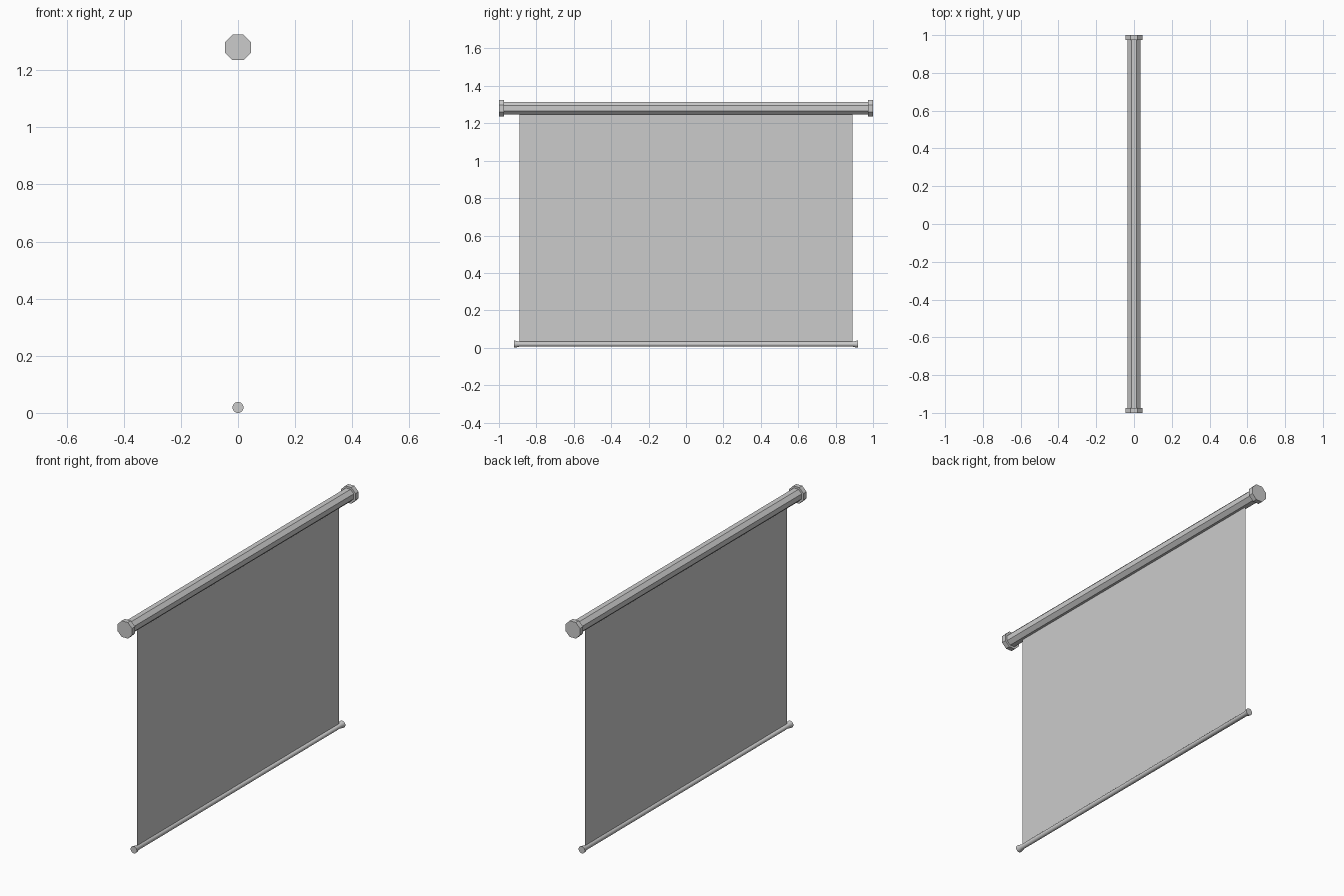
import bpy
import bmesh
import math

cube = bpy.data.objects.get("Cube")
if cube:
    bpy.data.objects.remove(cube, do_unlink=True)

grey = bpy.data.materials.new("light_grey")
grey.use_nodes = True
colour = (0.6, 0.6, 0.6, 1)
grey.diffuse_color = colour
grey.node_tree.nodes["Principled BSDF"].inputs["Base Color"].default_value = colour

CASE_Z, ROD_Z = 1.28, 0.019


def finish(name, bm, smooth=False):
    bmesh.ops.recalc_face_normals(bm, faces=bm.faces)
    mesh = bpy.data.meshes.new(name)
    bm.to_mesh(mesh)
    bm.free()
    mesh.materials.append(grey)
    obj = bpy.data.objects.new(name, mesh)
    bpy.context.collection.objects.link(obj)
    if smooth:
        bpy.ops.object.select_all(action='DESELECT')
        obj.select_set(True)
        bpy.context.view_layer.objects.active = obj
        bpy.ops.object.shade_smooth_by_angle(angle=math.radians(40))
    return obj


def lathe(name, stations, z, sides, smooth=False):
    """Closed bar along y; stations are (y, distance from axis to flat side)."""
    bm = bmesh.new()
    rings = []
    for y, apothem in stations:
        r = apothem / math.cos(math.pi / sides)
        angles = [(i + 0.5) * math.tau / sides for i in range(sides)]
        rings.append([bm.verts.new((r * math.cos(a), y, z + r * math.sin(a)))
                      for a in angles])
    for a, b in zip(rings, rings[1:]):
        for i in range(sides):
            j = (i + 1) % sides
            bm.faces.new((a[i], a[j], b[j], b[i]))
    bm.faces.new(rings[0])
    bm.faces.new(rings[-1])
    return finish(name, bm, smooth)


# Octagonal roller case and its end caps
lathe("roller_case", [(-0.98, 0.034), (0.98, 0.034)], CASE_Z, 8)
for side, label in ((-1, "front"), (1, "back")):
    lathe(label + "_case_cap", [(side * 0.973, 0.045), (side, 0.045)], CASE_Z, 8)

# Hanging sheet
bm = bmesh.new()
bm.faces.new([bm.verts.new((0, y, z)) for y, z in
              ((-0.89, ROD_Z), (0.89, ROD_Z), (0.89, CASE_Z - 0.03), (-0.89, CASE_Z - 0.03))])
finish("screen_sheet", bm)

# Weighted bottom rod with flared ends
lathe("bottom_rod", [(-0.92, 0.019), (-0.91, 0.018), (-0.89, 0.013),
                     (0.89, 0.013), (0.91, 0.018), (0.92, 0.019)], ROD_Z, 16, True)
